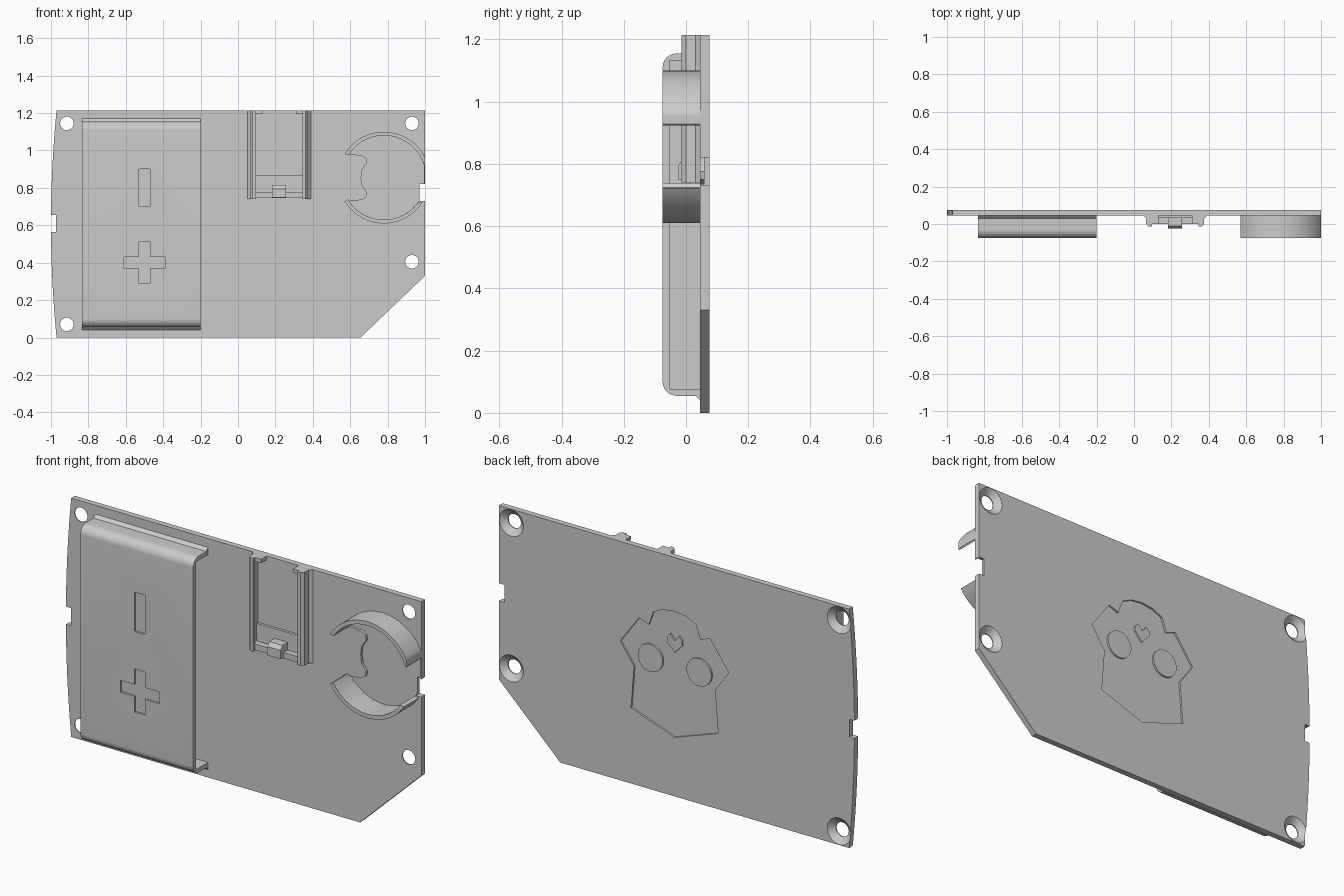
import bpy, bmesh, math

if "Cube" in bpy.data.objects:
    bpy.data.objects.remove(bpy.data.objects["Cube"])

grey = bpy.data.materials.new("plain grey")
grey.use_nodes = True
grey.diffuse_color = (0.6, 0.6, 0.6, 1)
grey.node_tree.nodes["Principled BSDF"].inputs["Base Color"].default_value = (0.6, 0.6, 0.6, 1)

FRONT, BACK, FACE = 0.045, 0.075, -0.075


def finish(name, bm):
    bmesh.ops.recalc_face_normals(bm, faces=bm.faces)
    me = bpy.data.meshes.new(name)
    bm.to_mesh(me)
    bm.free()
    me.materials.append(grey)
    ob = bpy.data.objects.new(name, me)
    bpy.context.collection.objects.link(ob)
    return ob


def prism(name, pts, a, b, axis="y"):
    """Extrude a 2D outline from a to b: (x, z) along y, (y, z) along x, (x, y) along z."""
    place = {"y": lambda p: (p[0], a, p[1]), "x": lambda p: (a, p[0], p[1]),
             "z": lambda p: (p[0], p[1], a)}[axis]
    step = {"x": (b - a, 0, 0), "y": (0, b - a, 0), "z": (0, 0, b - a)}[axis]
    bm = bmesh.new()
    face = bm.faces.new([bm.verts.new(place(p)) for p in pts])
    out = bmesh.ops.extrude_face_region(bm, geom=[face])
    bmesh.ops.translate(bm, vec=step, verts=[v for v in out["geom"] if isinstance(v, bmesh.types.BMVert)])
    return finish(name, bm)


def rect(x0, x1, z0, z1):
    return [(x0, z0), (x1, z0), (x1, z1), (x0, z1)]


def arc(cx, cz, r, a0, a1, n):
    angles = [math.radians(a0 + (a1 - a0) * i / n) for i in range(n + 1)]
    return [(cx + r * math.cos(a), cz + r * math.sin(a)) for a in angles]


def circle(cx, cz, r, n=40):
    return arc(cx, cz, r, 0, 360, n)[:-1]


def cone(x, z, r0, r1, y0, y1, n=40):
    bm = bmesh.new()
    rings = [[bm.verts.new((px, y, pz)) for px, pz in circle(x, z, r, n)]
             for r, y in ((r0, y0), (r1, y1))]
    for ring in rings:
        bm.faces.new(ring)
    for i in range(n):
        j = (i + 1) % n
        bm.faces.new((rings[0][i], rings[0][j], rings[1][j], rings[1][i]))
    return finish("cutter", bm)


def cut(target, cutter):
    mod = target.modifiers.new("cut", "BOOLEAN")
    mod.operation, mod.solver, mod.object = "DIFFERENCE", "EXACT", cutter
    bpy.context.view_layer.update()
    graph = bpy.context.evaluated_depsgraph_get()
    old, target_mesh = target.data, bpy.data.meshes.new_from_object(target.evaluated_get(graph))
    target.modifiers.clear()
    target.data = target_mesh
    bpy.data.meshes.remove(old)
    bpy.data.objects.remove(cutter)


def mirrored(half, cx):
    """Close a half outline whose first and last points lie on the mirror line."""
    return [(cx + x, z) for x, z in half] + [(cx - x, z) for x, z in half[-2:0:-1]]


# Back plate with a bowed side and a clipped corner
TOP = 1.215
bow = [(-1 + 0.03 * (1 - 2 * i / 24) ** 2, TOP * (1 - i / 24)) for i in range(25)]
plate = prism("back_plate", bow + [(0.655, 0), (1, 0.33), (1, TOP)], FRONT, BACK)

# Latch notches in both sides
cut(plate, prism("cutter", rect(-1.1, -0.972, 0.565, 0.655), 0, 0.1))
cut(plate, prism("cutter", rect(0.97, 1.1, 0.73, 0.82), 0, 0.1))

# Countersunk screw holes
for x, z in ((-0.915, 0.07), (-0.915, 1.145), (0.93, 1.145), (0.93, 0.405)):
    cut(plate, prism("cutter", circle(x, z, 0.036), 0, 0.1))
    cut(plate, cone(x, z, 0.036, 0.068, 0.05, 0.0752))

# Engraved face on the back, with raised eyes and nose
CX = 0.012
head = [(0, 0.30), (0.245, 0.385), (0.228, 0.60), (0.305, 0.71), (0.2, 0.855),
        (0.145, 0.835), (0.12, 0.905), (0.065, 0.932), (0, 0.94)]
cut(plate, prism("cutter", mirrored(head, CX), 0.066, 0.1))
for side, s in (("left", 1), ("right", -1)):
    prism(side + "_eye", circle(CX + s * 0.137, 0.667, 0.07), 0.064, BACK)
nose = [(0, 0.73), (0.042, 0.775), (0.042, 0.80), (0.025, 0.82), (0, 0.79)]
prism("nose", mirrored(nose, CX), 0.064, BACK)

# Shallow coin cell pocket with a wavy edge
CCX, CCZ, R, WALL = 0.78, 0.855, 0.245, 0.02
wave = [(0.60, 0.73), (0.66, 0.735), (0.685, 0.75), (0.69, 0.775), (0.665, 0.81), (0.658, 0.855),
        (0.665, 0.90), (0.69, 0.935), (0.685, 0.96), (0.66, 0.975), (0.60, 0.98)]
rim = arc(CCX, CCZ, R - WALL, 146, -146, 60)
rim = [(min(x, 0.995), z) for x, z in rim]
cut(plate, prism("cutter", wave + rim, 0, 0.058))

# Coin cell holder walls
for name, a0, a1 in (("upper_coin_wall", 17.6, 149), ("lower_coin_wall", 211, 327)):
    ring = arc(CCX, CCZ, R, a0, a1, 48) + arc(CCX, CCZ, R - WALL, a1 - 2, a0, 48)
    prism(name, [(min(x, 1), z) for x, z in ring], FACE, 0.06)

# Battery cover: curled sheet closed on one end, open on the other
Z0, Z1, T, RC = 0.055, 1.155, 0.022, 0.045
outer = ([(FRONT, Z0 - 0.015), (0.03, Z0)] + arc(FACE + RC, Z0 + RC, RC, 270, 180, 10)
         + arc(FACE + RC, Z1 - RC, RC, 180, 90, 10) + [(0.03, Z1), (FRONT, Z1 + 0.015)])
cover = prism("battery_cover", outer, -0.835, -0.2, "x")
cut(cover, prism("cutter", rect(FACE + T, 0.1, Z0 + T, Z1 - T), -0.835 + T, 0, "x"))

# Engraved polarity marks
PX, DEEP = -0.5, FACE + 0.01
cut(cover, prism("cutter", rect(PX - 0.03, PX + 0.03, 0.70, 0.90), -0.1, DEEP))
a, b, pz = 0.03, 0.11, 0.40
plus = [(a, b), (a, a), (b, a), (b, -a), (a, -a), (a, -b),
        (-a, -b), (-a, -a), (-b, -a), (-b, a), (-a, a), (-a, b)]
cut(cover, prism("cutter", [(PX + x, pz + z) for x, z in plus], -0.1, DEEP))

# Module socket: two stepped rails, top lips, lower bar and snap tab
SX = 0.22
rail = [(0.17, FRONT), (0.155, 0.03), (0.155, 0), (0.142, -0.014), (0.125, -0.014),
        (0.125, 0.0), (0.138, 0.0), (0.138, FRONT)]
for side, s in (("left", 1), ("right", -1)):
    prism(side + "_rail", [(SX + s * x, y) for x, y in rail], 0.74, TOP, "z")
    prism(side + "_rail_stop", rect(*sorted((SX + s * 0.09, SX + s * 0.14)), 1.195, TOP), 0.0, FRONT)
prism("socket_bar", rect(SX - 0.14, SX + 0.14, 0.745, 0.775), 0.0, FRONT)
prism("socket_step", rect(SX - 0.14, SX + 0.14, 0.77, 0.865), 0.032, FRONT)
tab = [(FRONT, 0.75), (-0.025, 0.75), (-0.025, 0.795), (-0.01, 0.815), (FRONT, 0.815)]
prism("snap_tab", tab, SX - 0.037, SX + 0.037, "x")

# Smooth the curved surfaces, keep edges sharp
bpy.ops.object.select_all(action="DESELECT")
for ob in bpy.context.scene.objects:
    if ob.type == "MESH":
        ob.select_set(True)
        bpy.context.view_layer.objects.active = ob
bpy.ops.object.shade_smooth_by_angle(angle=math.radians(25))
